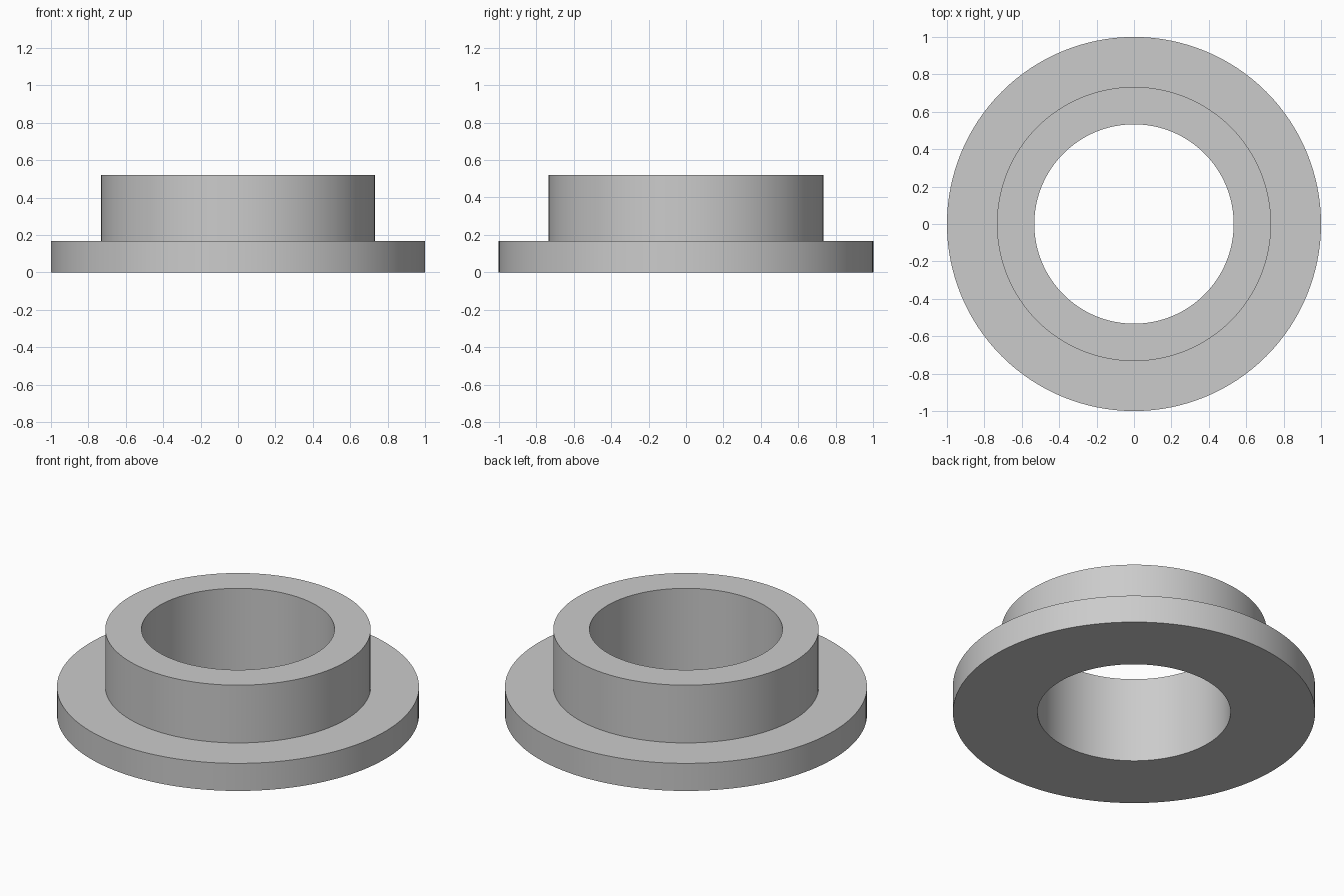
import bpy
import bmesh
import math

cube = bpy.data.objects.get("Cube")
if cube:
    bpy.data.objects.remove(cube, do_unlink=True)

SEGMENTS = 128
BORE, COLLAR, FLANGE = 0.533, 0.733, 1.0
FLANGE_TOP, COLLAR_TOP = 0.168, 0.52

# Plain grey finish
grey = bpy.data.materials.new("light grey")
grey.use_nodes = True
colour = (0.6, 0.6, 0.6, 1.0)
grey.diffuse_color = colour
grey.node_tree.nodes["Principled BSDF"].inputs["Base Color"].default_value = colour


def lathe(name, profile, material):
    """Turn a closed (radius, height) profile about the z axis."""
    bm = bmesh.new()
    verts = [bm.verts.new((r, 0, z)) for r, z in profile]
    edges = [bm.edges.new((v, verts[(i + 1) % len(verts)])) for i, v in enumerate(verts)]
    bmesh.ops.spin(bm, geom=verts + edges, cent=(0, 0, 0), axis=(0, 0, 1),
                   angle=math.tau, steps=SEGMENTS, use_merge=True)
    bmesh.ops.remove_doubles(bm, verts=bm.verts, dist=1e-5)
    bmesh.ops.recalc_face_normals(bm, faces=bm.faces)
    mesh = bpy.data.meshes.new(name)
    bm.to_mesh(mesh)
    bm.free()
    mesh.materials.append(material)
    obj = bpy.data.objects.new(name, mesh)
    bpy.context.collection.objects.link(obj)
    bpy.ops.object.select_all(action="DESELECT")
    obj.select_set(True)
    bpy.context.view_layer.objects.active = obj
    bpy.ops.object.shade_smooth_by_angle(angle=math.radians(30))
    return obj


# Flanged bushing: wide base flange, raised collar and straight through bore
lathe("flanged_bushing", [
    (BORE, 0), (FLANGE, 0), (FLANGE, FLANGE_TOP),
    (COLLAR, FLANGE_TOP), (COLLAR, COLLAR_TOP), (BORE, COLLAR_TOP),
], grey)
